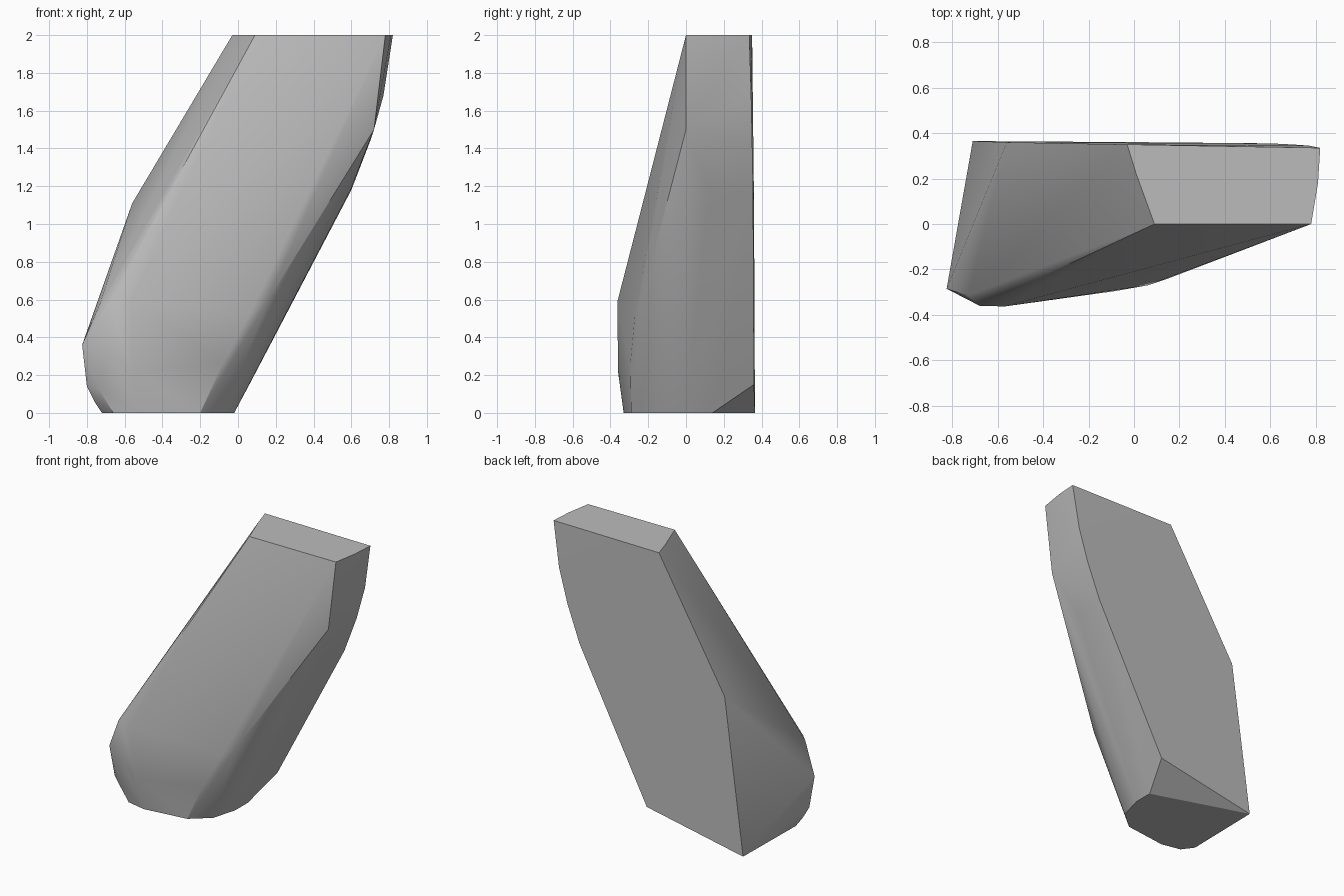
import bpy, bmesh, math

if "Cube" in bpy.data.objects:
    bpy.data.objects.remove(bpy.data.objects["Cube"])

# Leaning rock slab: the convex skin over a few measured corner groups
base = [(-.71, .365, 0), (-.02, .14, 0), (-.02, 0, 0), (-.07, -.18, 0),
        (-.20, -.29, 0), (-.52, -.33, 0), (-.66, -.30, 0), (-.72, -.22, 0)]
lower_bulge = [(-.76, -.24, .06), (-.80, -.26, .14), (-.825, -.285, .36),
               (-.74, -.31, .13), (-.68, -.355, .32), (-.56, -.36, .22),
               (-.08, -.295, .26), (.06, .36, .15)]
shoulder = [(-.73, -.315, .58), (-.68, -.36, .59), (-.57, -.363, .59),
            (.06, -.27, .52), (.15, -.24, .58)]
upper_edge = [(-.56, .36, 1.11), (.60, .355, 1.18), (.595, .12, 1.18),
              (.70, .35, 1.44), (.77, .345, 1.68), (.755, .18, 1.68),
              (.72, 0, 1.50)]
top = [(-.03, .35, 2), (.01, .22, 2), (.09, 0, 2), (.78, 0, 2),
       (.81, .18, 2), (.82, .335, 2)]

bm = bmesh.new()
for p in base + lower_bulge + shoulder + upper_edge + top:
    bm.verts.new(p)
hull = bmesh.ops.convex_hull(bm, input=bm.verts[:])
bmesh.ops.delete(bm, geom=[v for v in bm.verts if not v.link_faces], context='VERTS')
bmesh.ops.dissolve_limit(bm, angle_limit=math.radians(1), verts=bm.verts[:], edges=bm.edges[:])
bmesh.ops.recalc_face_normals(bm, faces=bm.faces[:])

mesh = bpy.data.meshes.new("rock_slab")
bm.to_mesh(mesh)
bm.free()
rock = bpy.data.objects.new("rock_slab", mesh)
bpy.context.collection.objects.link(rock)

# One plain grey
grey = bpy.data.materials.new("stone grey")
grey.diffuse_color = (.5, .5, .5, 1)
grey.use_nodes = True
grey.node_tree.nodes["Principled BSDF"].inputs["Base Color"].default_value = grey.diffuse_color
mesh.materials.append(grey)

# Soft facets, crisp main edges
bpy.context.view_layer.objects.active = rock
rock.select_set(True)
bpy.ops.object.shade_smooth_by_angle(angle=math.radians(30))
